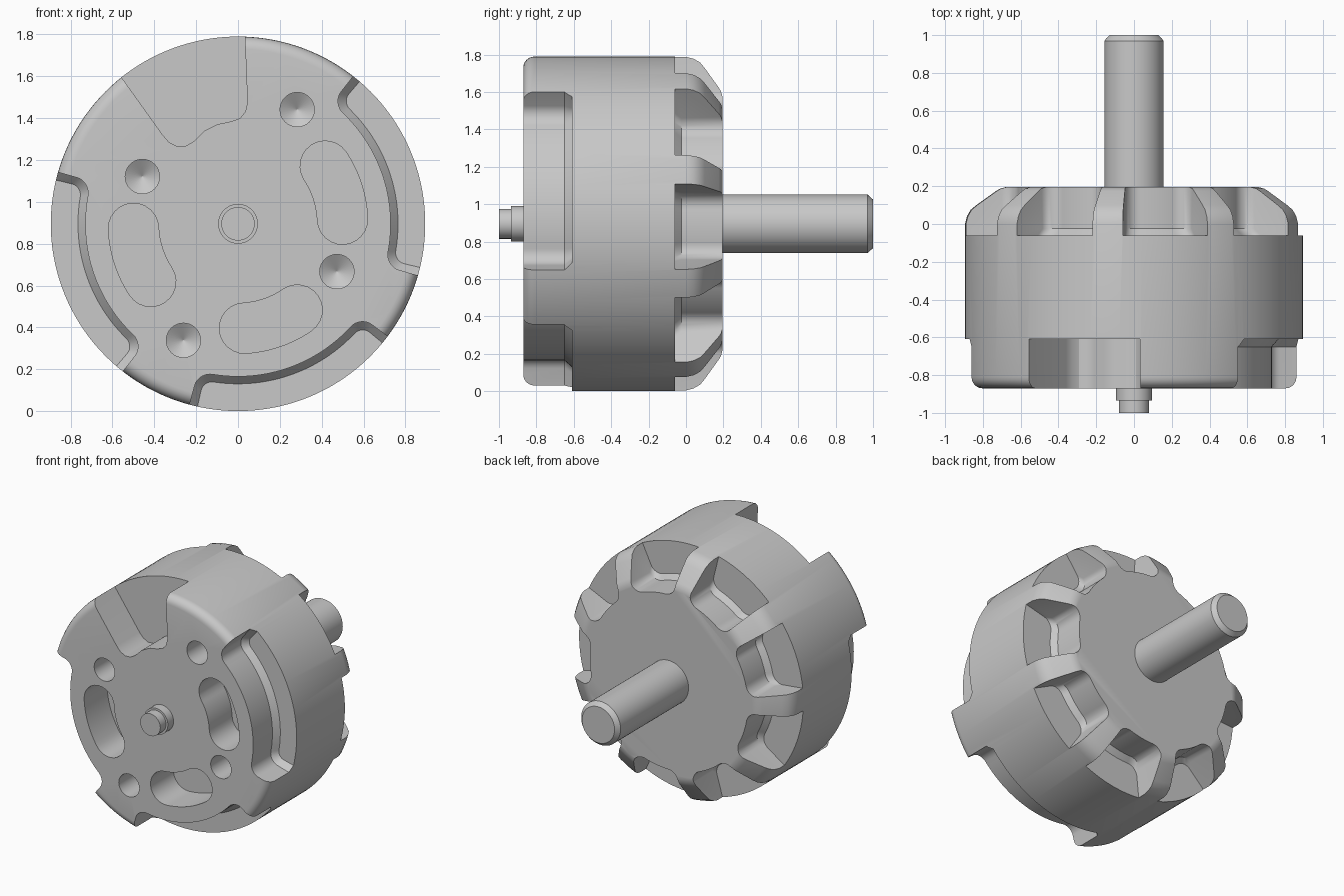
import bpy, bmesh, math
from math import sin, cos, pi, radians

cube = bpy.data.objects.get("Cube")
if cube:
    bpy.data.objects.remove(cube)

R = 0.895          # housing radius, also the height of the axis
FLOOR = -0.61      # depth of the front recesses
SEGS = 144

metal = bpy.data.materials.new("grey metal")
metal.use_nodes = True
GREY = (0.58, 0.58, 0.58, 1)
metal.diffuse_color = GREY
metal.node_tree.nodes["Principled BSDF"].inputs["Base Color"].default_value = GREY


def circle(r, n=SEGS, u=0, v=0):
    return [(u + r * cos(2 * pi * i / n), v + r * sin(2 * pi * i / n)) for i in range(n)]


def sector(mid, half, r0, corner, r1=1.3, n=24):
    """Ring sector open to the rim, with rounded inner corners."""
    da = corner / r0
    polar = [(-half, r1)]
    for i in range(9):
        t = i / 8 * pi / 2
        polar.append((-half + da * (1 - cos(t)), r0 + corner * (1 - sin(t))))
    polar += [(-(half - da) + 2 * (half - da) * i / n, r0) for i in range(1, n)]
    polar += [(-a, r) for a, r in reversed(polar[:10])]
    return [(r * cos(mid + a), r * sin(mid + a)) for a, r in polar]


def kidney(mid, half, r, w, n=12):
    """Arc-shaped slot with round ends."""
    pts = []
    for side in (1, -1):
        a = mid + side * half
        start = a if side == 1 else a + pi
        for i in range(n + 1):
            t = start + pi * i / n
            pts.append((r * cos(a) + w * cos(t), r * sin(a) + w * sin(t)))
        for i in range(1, n):
            b = a - side * 2 * half * i / n
            pts.append(((r - side * w) * cos(b), (r - side * w) * sin(b)))
    return pts


def loft(name, sections):
    """Closed solid skinned over a list of (outline, y) sections."""
    bm = bmesh.new()
    rings = [[bm.verts.new((u, y, v + R)) for u, v in pts] for pts, y in sections]
    n = len(rings[0])
    for a, b in zip(rings, rings[1:]):
        for i in range(n):
            j = (i + 1) % n
            bm.faces.new((a[i], a[j], b[j], b[i]))
    bm.faces.new(rings[0])
    bm.faces.new(rings[-1])
    bmesh.ops.recalc_face_normals(bm, faces=bm.faces)
    mesh = bpy.data.meshes.new(name)
    bm.to_mesh(mesh)
    bm.free()
    mesh.materials.append(metal)
    ob = bpy.data.objects.new(name, mesh)
    bpy.context.collection.objects.link(ob)
    return ob


def activate(ob):
    bpy.ops.object.select_all(action='DESELECT')
    ob.select_set(True)
    bpy.context.view_layer.objects.active = ob


def smooth(ob):
    activate(ob)
    bpy.ops.object.shade_smooth_by_angle(angle=radians(28))


def turned(name, profile, n=SEGS):
    return loft(name, [(circle(r, n), y) for r, y in profile])


# Housing: filleted front rim, straight can, domed back shoulder
fillet = 0.06
profile = [(R - fillet + fillet * sin(i * pi / 12), -0.87 + fillet * (1 - cos(i * pi / 12)))
           for i in range(7)]
profile += [(R, 0), (0.885, 0.04), (0.865, 0.075), (0.835, 0.1),
            (0.73, 0.175), (0.71, 0.187), (0.68, 0.195)]
housing = turned("housing", profile)


def carve(sections):
    """Subtract a lofted solid from the housing."""
    cutter = loft("cutter", sections)
    activate(housing)
    mod = housing.modifiers.new("recess", 'BOOLEAN')
    mod.operation = 'DIFFERENCE'
    mod.solver = 'EXACT'
    mod.object = cutter
    bpy.ops.object.modifier_apply(modifier=mod.name)
    bpy.data.objects.remove(cutter)


# Three rim recesses with a chamfered foot, and the kidney slots beside them
for deg in (18, 198, 289):
    a = radians(deg)
    wide = sector(a, radians(34), 0.73, 0.07)
    tight = sector(a, radians(31.5), 0.765, 0.05)
    carve([(wide, -1.1), (wide, -0.65), (tight, FLOOR)])
    slot = kidney(a, radians(15.5), 0.5, 0.12)
    carve([(slot, -1.1), (slot, FLOOR)])

# Cable exit at the top of the front
exit_outline = [(0.025, 1.1), (0.045, 0.58), (0.035, 0.535), (0.01, 0.505), (-0.03, 0.49),
                (-0.1, 0.475), (-0.16, 0.445), (-0.21, 0.395), (-0.25, 0.372), (-0.29, 0.37),
                (-0.33, 0.39), (-0.36, 0.425), (-0.75, 0.97)]
carve([(exit_outline, -1.1), (exit_outline, FLOOR)])

# Screw holes with drill-point bottoms
for deg, r in ((62.6, 0.615), (153.7, 0.51), (244.9, 0.615), (334.2, 0.525)):
    u, v = r * cos(radians(deg)), r * sin(radians(deg))
    carve([(circle(s, 32, u, v), y)
           for s, y in ((0.082, -1.1), (0.082, -0.63), (0.002, -0.58))])

# Nine vents around the back shoulder, leaving narrow spokes
for k in range(9):
    a = radians(-1 + 40 * k)
    wall = sector(a, radians(14.8), 0.63, 0.07)
    foot = sector(a, radians(14.8), 0.665, 0.07)
    carve([(foot, -0.06), (wall, -0.025), (wall, 0.4)])
smooth(housing)

# Output shaft with chamfered end, and the stepped front pin
smooth(turned("output_shaft", [(0.157, 0.19), (0.157, 0.97), (0.13, 1.0)], 64))
smooth(turned("front_pin", [(0.08, -1.0), (0.08, -0.935), (0.095, -0.935), (0.095, -0.86)], 48))
